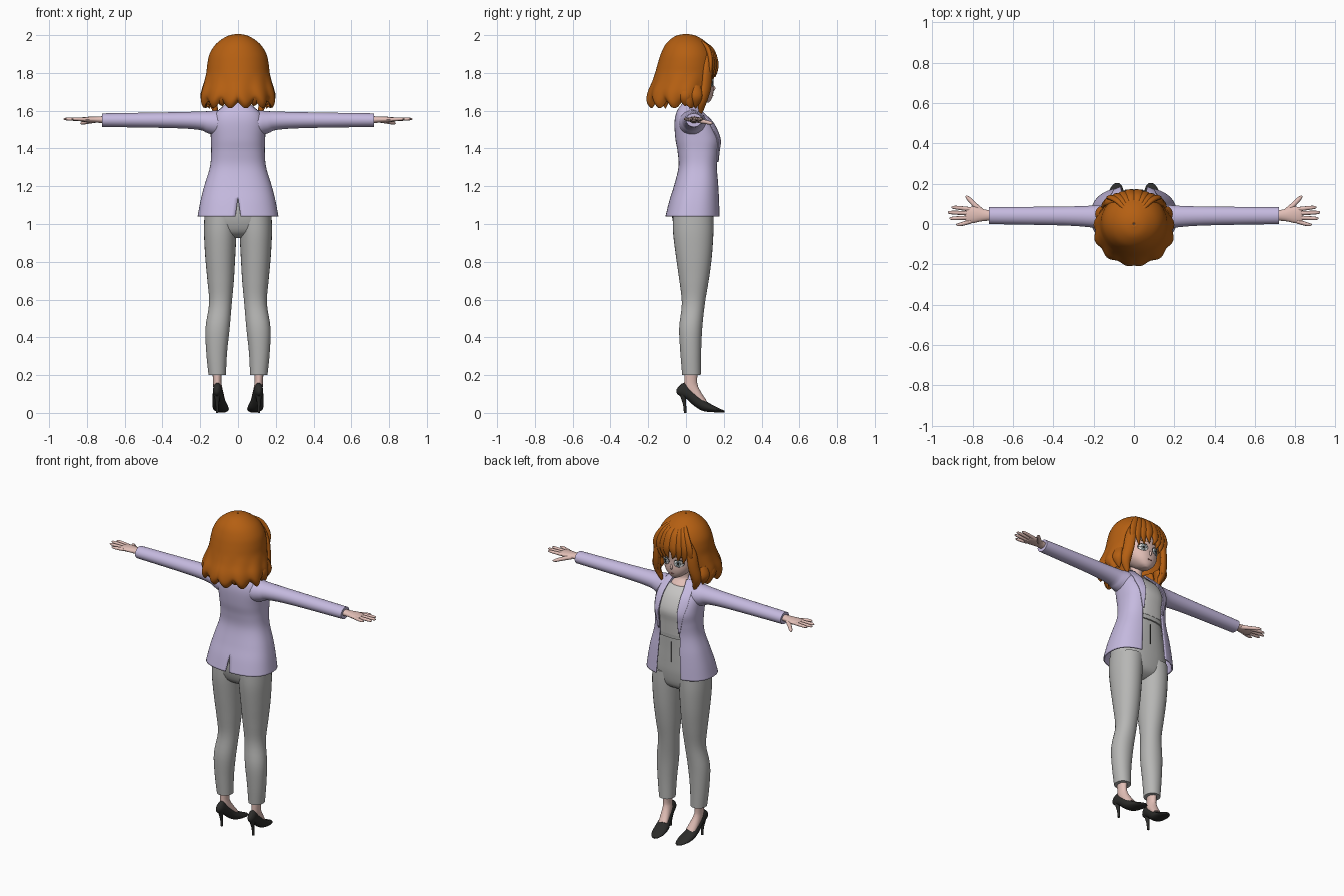
import bpy, bmesh, math
from mathutils import Vector

cube = bpy.data.objects.get("Cube")
if cube:
    bpy.data.objects.remove(cube, do_unlink=True)


def material(name, r, g, b):
    m = bpy.data.materials.new(name)
    m.use_nodes = True
    m.diffuse_color = (r, g, b, 1)
    m.node_tree.nodes["Principled BSDF"].inputs["Base Color"].default_value = (r, g, b, 1)
    return m


HAIR = material("auburn hair", .46, .115, .006)
SKIN = material("skin", .76, .52, .47)
LILAC = material("lilac cloth", .56, .49, .74)
SHIRT = material("pale shirt", .58, .57, .56)
GREY = material("grey cloth", .47, .47, .46)
BLACK = material("black leather", .025, .025, .023)
WHITE = material("eye white", .8, .8, .8)
IRIS = material("grey iris", .3, .36, .38)
LIP = material("lip", .5, .2, .18)


def smooth(rows, n=4):
    """Pass a smooth curve through rows of numbers."""
    out = []
    for i in range(len(rows) - 1):
        a, b, c, d = rows[max(i - 1, 0)], rows[i], rows[i + 1], rows[min(i + 2, len(rows) - 1)]
        for k in range(n):
            t = k / n
            out.append(tuple(q + t / 2 * (r - p + t * (2*p - 5*q + 4*r - s + t * (3*(q - r) + s - p)))
                             for p, q, r, s in zip(a, b, c, d)))
    return out + [tuple(rows[-1])]


def loft(name, rings, mat, closed=True, mirror=False, thick=0):
    bm = bmesh.new()
    grid = [[bm.verts.new(p) for p in ring] for ring in rings]
    n = len(grid[0])
    for low, high in zip(grid, grid[1:]):
        for i in range(n if closed else n - 1):
            j = (i + 1) % n
            bm.faces.new((low[i], low[j], high[j], high[i]))
    if closed:
        bm.faces.new(grid[0][::-1])
        bm.faces.new(grid[-1])
    bmesh.ops.recalc_face_normals(bm, faces=bm.faces)
    mesh = bpy.data.meshes.new(name)
    bm.to_mesh(mesh)
    bm.free()
    mesh.materials.append(mat)
    ob = bpy.data.objects.new(name, mesh)
    bpy.context.collection.objects.link(ob)
    bpy.ops.object.select_all(action='DESELECT')
    ob.select_set(True)
    bpy.context.view_layer.objects.active = ob
    bpy.ops.object.shade_smooth_by_angle(angle=math.radians(50))
    if mirror:
        ob.modifiers.new("Mirror", 'MIRROR')
    if thick:
        solid = ob.modifiers.new("Solidify", 'SOLIDIFY')
        solid.thickness, solid.offset = thick, 0
    return ob


def power(v, e):
    return math.copysign(abs(v) ** e, v)


def around(z, cx, rx, y0, y1, a, e):
    """Point on a rounded horizontal outline; angle 0 is the face side."""
    return (cx + rx * power(math.sin(a), e), (y0 + y1) / 2 + (y1 - y0) / 2 * power(math.cos(a), e), z)


def column(name, rows, mat, e=.85, mirror=False, n=32):
    rings = [[around(*r, math.tau * i / n, e) for i in range(n)] for r in smooth(rows)]
    return loft(name, rings, mat, mirror=mirror)


def angle(x, rx, e):
    return math.asin(min(1, max(0, x) / rx) ** (1 / e))


def half_shell(name, rows, mat, e, span, thick, wave=None, n=40):
    """Open garment or hair shell, mirrored across the middle."""
    rings = []
    for r in rows:
        a0, a1 = span(r)
        ring = []
        for i in range(n + 1):
            a = a0 + (a1 - a0) * i / n
            p = around(r[0], 0, *r[1:4], a, e)
            ring.append(wave(p, a) if wave else p)
        rings.append(ring)
    return loft(name, rings, mat, closed=False, mirror=True, thick=thick)


def sweep(name, rows, mat, up=(0, 0, 1), mirror=True, n=16):
    """Oval tube through rows of x, y, z, width radius, thickness radius."""
    rows, rings = smooth(rows), []
    for i, r in enumerate(rows):
        c = Vector(r[:3])
        tangent = (Vector(rows[min(i + 1, len(rows) - 1)][:3]) - Vector(rows[max(i - 1, 0)][:3])).normalized()
        side = tangent.cross(Vector(up)).normalized()
        top = side.cross(tangent)
        w, t = max(r[3], .001), max(r[4], .001)
        rings.append([c + side * w * math.cos(math.tau * k / n) + top * t * math.sin(math.tau * k / n)
                      for k in range(n)])
    return loft(name, rings, mat, mirror=mirror)


# Jacket: height, half width, back, front, opening half width
JACKET = [(1.04, .21, -.105, .18, .085), (1.12, .195, -.085, .177, .08), (1.2, .175, -.06, .173, .075),
          (1.3, .145, -.036, .167, .07), (1.38, .138, -.04, .174, .068), (1.45, .14, -.052, .18, .068),
          (1.53, .14, -.057, .145, .065), (1.58, .12, -.05, .098, .06), (1.615, .08, -.033, .062, .05),
          (1.64, .052, -.012, .045, .045)]
E = .8
jacket_rows = smooth(JACKET, 6)


def jacket_span(r):
    vent = .014 * max(0, 1.14 - r[0]) / .1
    return angle(r[4], r[1], E), math.pi - angle(vent, r[1], E)


def lapel_span(r):
    wide = .045 * min(1, (r[0] - 1.3) / .2)
    return angle(r[4] - .004, r[1], E), angle(r[4] + wide, r[1], E)


half_shell("jacket", jacket_rows, LILAC, E, jacket_span, .008)
lapel = [(z, w + .006, b, f + .007, g) for z, w, b, f, g in jacket_rows if 1.32 < z < 1.625]
half_shell("lapels", lapel, LILAC, E, lapel_span, .006, n=8)
sweep("sleeves", [(.06, .035, 1.53, .065, .07), (.11, .035, 1.535, .072, .068), (.15, .035, 1.54, .064, .06),
                  (.2, .037, 1.547, .055, .049), (.35, .04, 1.55, .047, .042), (.72, .042, 1.55, .042, .036)],
      LILAC, n=28)

# Shirt follows the jacket from the inside
column("shirt", [(z, 0, w - .014, b + .012, f - .008) for z, w, b, f, g in JACKET if 1.25 < z < 1.6], SHIRT, E)

# Trousers
column("trouser_hips", [(.925, 0, .06, 0, .08), (.96, 0, .15, -.05, .13), (1.04, 0, .178, -.074, .146),
                        (1.12, 0, .17, -.066, .147), (1.2, 0, .148, -.045, .146), (1.29, 0, .127, -.028, .147)], GREY)
column("trouser_legs", [(.2, .11, .046, -.02, .078), (.32, .113, .055, -.03, .08), (.45, .108, .064, -.036, .086),
                        (.58, .093, .06, -.022, .1), (.7, .092, .07, -.035, .12), (.82, .094, .079, -.052, .136),
                        (.95, .094, .086, -.068, .145), (1.04, .09, .088, -.07, .145)], GREY, .95, mirror=True)
column("waistband", [(1.275, 0, .132, -.03, .156), (1.305, 0, .13, -.03, .158)], GREY)
sweep("fly_seam", [(0, .147, 1.12, .002, .003), (0, .147, 1.25, .002, .003)], BLACK, (0, 1, 0), False, 6)

# Feet and pumps
sweep("feet", [(.11, .028, .24, .028, .036), (.11, .025, .17, .022, .034), (.107, .03, .13, .024, .036),
               (.102, .062, .09, .028, .026), (.096, .095, .055, .03, .018)], SKIN, (0, 1, 0))
sweep("pumps", [(.112, -.036, .14, .01, .02), (.11, -.022, .128, .022, .038), (.106, .02, .098, .028, .03),
                (.102, .06, .062, .034, .03), (.095, .1, .035, .041, .027), (.088, .15, .019, .04, .016),
                (.082, .19, .009, .024, .008), (.08, .203, .007, .008, .005)], BLACK)
sweep("stiletto_heels", [(.11, -.018, .11, .02, .02), (.11, -.008, .05, .009, .009), (.11, -.004, 0, .007, .007)],
      BLACK, (0, 1, 0))

# Hands
sweep("palms", [(.7, .042, 1.552, .024, .02), (.75, .044, 1.553, .03, .016), (.79, .046, 1.553, .04, .015),
                (.825, .043, 1.553, .039, .012), (.835, .043, 1.553, .034, .007)], SKIN)
FINGERS = {"index": (.073, .905, .082), "middle": (.053, .923, .057), "ring": (.032, .915, .028),
           "little": (.013, .882, -.002)}
for label, (y, x, tip_y) in FINGERS.items():
    sweep(label + "_fingers", [(.81, y, 1.553, .011, .01), (x - .02, tip_y, 1.556, .009, .008),
                               (x, tip_y, 1.556, .003, .003)], SKIN, n=10)
sweep("thumbs", [(.755, .06, 1.549, .016, .013), (.795, .1, 1.541, .012, .011), (.822, .128, 1.535, .01, .009),
                 (.834, .14, 1.533, .003, .003)], SKIN, n=10)

# Neck and head
column("neck", [(1.55, 0, .07, -.02, .095), (1.585, 0, .07, -.03, .088), (1.605, 0, .046, -.02, .06),
                (1.63, 0, .036, -.015, .052), (1.7, 0, .036, -.015, .06)], SKIN, 1)
HEAD = [(1.642, 0, .015, .085, .12), (1.655, 0, .042, .04, .132), (1.68, 0, .07, 0, .142), (1.71, 0, .09, -.04, .146),
        (1.75, 0, .104, -.07, .144), (1.8, 0, .11, -.08, .147), (1.86, 0, .11, -.08, .14), (1.93, 0, .075, -.05, .1)]
column("head", HEAD, SKIN, .9)
face_rows = smooth(HEAD, 8)


def face_y(x, z):
    r = min(face_rows, key=lambda row: abs(row[0] - z))
    return around(*r, angle(abs(x), r[2], .9), .9)[1]


def face_plate(name, x, z, w, h, lift, mat, mirror=True):
    rings = [[(x + w * k / 5 * math.cos(math.tau * i / 24), 0, z + h * k / 5 * math.sin(math.tau * i / 24))
              for i in range(25)] for k in range(1, 6)]
    rings.insert(0, [(x + (p[0] - x) / 50, 0, z + (p[2] - z) / 50) for p in rings[0]])
    loft(name, [[(p[0], face_y(p[0], p[2]) + lift, p[2]) for p in r] for r in rings], mat, False, mirror, .002)


face_plate("lashes", .045, 1.751, .029, .023, .001, BLACK)
face_plate("eyes", .045, 1.748, .026, .021, .0025, WHITE)
face_plate("irises", .044, 1.748, .014, .019, .004, IRIS)
face_plate("pupils", .044, 1.748, .006, .009, .0055, BLACK)
face_plate("eyebrows", .046, 1.79, .026, .003, .002, HAIR)
face_plate("mouth", 0, 1.679, .016, .003, .002, LIP, False)
sweep("nose", [(0, .138, 1.738, .004, .004), (0, .147, 1.718, .007, .009), (0, .14, 1.706, .005, .004)],
      SKIN, (0, 1, 0), False)

# Hair shell: height, half width, back, front, face opening half width
HAIR_ROWS = [(2, .004, -.004, .004, 0), (1.988, .055, -.055, .055, 0), (1.95, .11, -.1, .11, 0),
             (1.9, .143, -.126, .14, .02), (1.85, .155, -.142, .152, .075), (1.8, .161, -.156, .155, .095),
             (1.75, .174, -.172, .15, .1), (1.7, .188, -.192, .14, .106), (1.66, .188, -.197, .13, .11),
             (1.635, .175, -.18, .12, .11)]


def hair_wave(p, a):
    f = min(1, max(0, (1.8 - p[2]) / .15))
    s = 1 + .035 * f * math.sin(11 * a)
    return (p[0] * s, p[1] * s, p[2] - .018 * f * f * math.sin(11 * a + 1))


half_shell("hair", smooth(HAIR_ROWS), HAIR, 1, lambda r: (angle(r[4], r[1], 1), math.pi), .014, hair_wave, 66)

# Swept fringe, long side locks and curled ends
for i in range(4):
    tip = .018 + .03 * i
    sweep(f"fringe_lock_{i + 1}", [(.008 + .012 * i, .075, 1.965, .012, .01),
                                   (.014 + .02 * i, .132 - .006 * i, 1.925, .026, .014),
                                   (tip, .158 - .009 * i, 1.86, .027, .013),
                                   (tip + .006, .16 - .011 * i, 1.815 - .006 * i, .018, .009),
                                   (tip - .006, .154 - .011 * i, 1.778 - .012 * i, .002, .002)], HAIR, (0, 1, 0))
sweep("front_side_locks", [(.085, .115, 1.9, .02, .014), (.118, .115, 1.82, .03, .018), (.13, .108, 1.73, .032, .02),
                           (.138, .09, 1.66, .028, .02), (.122, .08, 1.61, .018, .014), (.112, .078, 1.575, .002, .002)],
      HAIR, (1, 1, 0))
for i in range(6):
    a = 1.25 + .34 * i
    out = Vector((math.sin(a), math.cos(a), 0))
    path = [(.168, 1.73, .026, .013), (.184, 1.68, .03, .016), (.172, 1.645, .022, .014),
            (.158 + .012 * (i % 2), 1.612 + .012 * (i % 3), .002, .002)]
    sweep(f"curled_end_{i + 1}", [(out.x * r, out.y * r, z, w, t) for r, z, w, t in path], HAIR, out)
